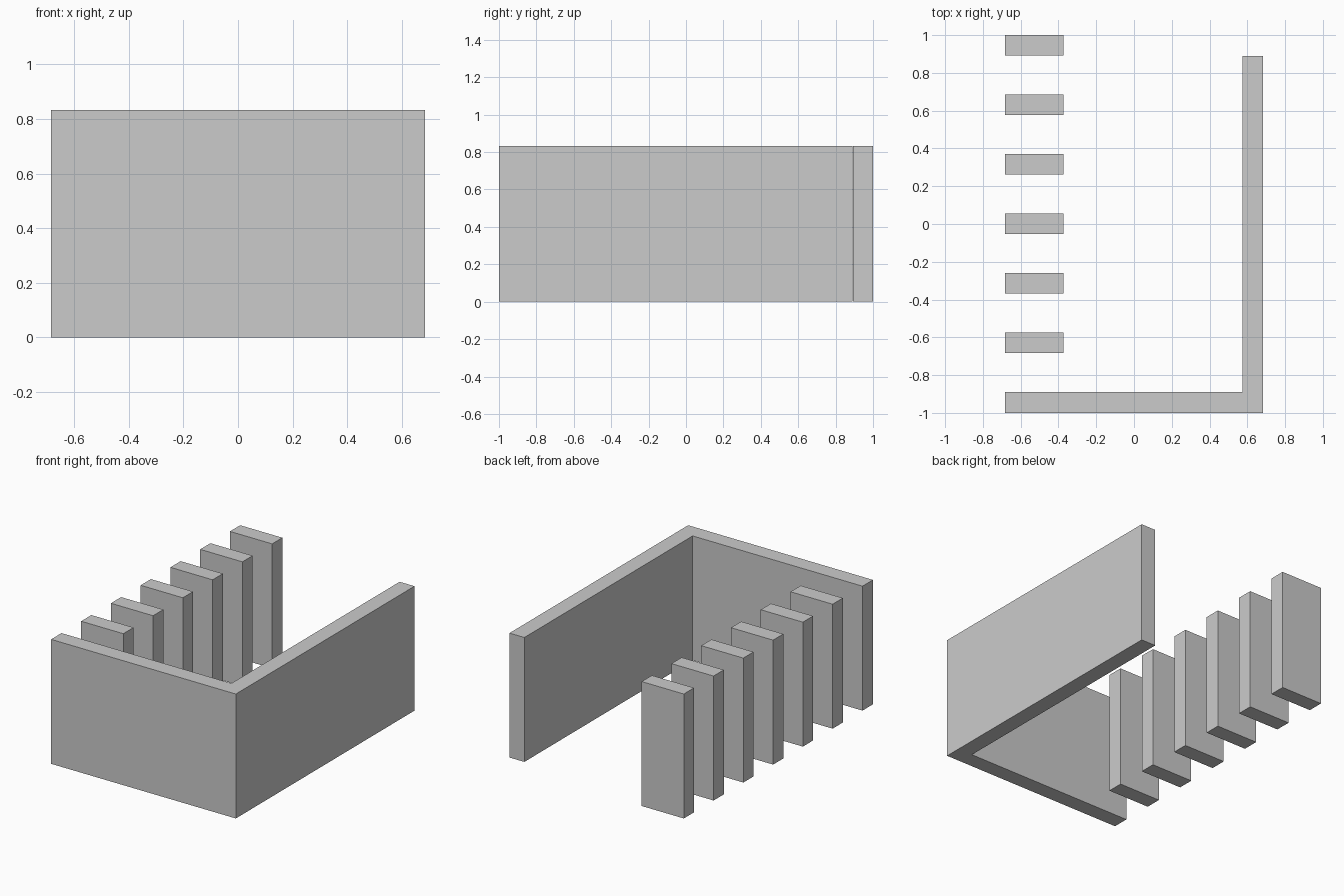
import bpy, bmesh

if "Cube" in bpy.data.objects:
    bpy.data.objects.remove(bpy.data.objects["Cube"])

HEIGHT = 0.833
HALF_X = 0.684
THICK = 0.108

grey = bpy.data.materials.new("plain grey")
grey.diffuse_color = (0.6, 0.6, 0.6, 1)
grey.use_nodes = True
grey.node_tree.nodes["Principled BSDF"].inputs["Base Color"].default_value = grey.diffuse_color


def extrude_outline(name, points):
    """Upright solid from a counter-clockwise floor outline."""
    bm = bmesh.new()
    base = bm.faces.new([bm.verts.new((x, y, 0)) for x, y in points])
    top = bmesh.ops.extrude_face_region(bm, geom=[base], use_keep_orig=True)["geom"]
    for v in top:
        if isinstance(v, bmesh.types.BMVert):
            v.co.z = HEIGHT
    bmesh.ops.recalc_face_normals(bm, faces=bm.faces)
    mesh = bpy.data.meshes.new(name)
    bm.to_mesh(mesh)
    bm.free()
    mesh.materials.append(grey)
    obj = bpy.data.objects.new(name, mesh)
    bpy.context.collection.objects.link(obj)
    return obj


# L-shaped wall along the front and right side
inner_x, inner_y = HALF_X - THICK - 0.002, -1 + THICK + 0.002
extrude_outline("corner_wall", [
    (-HALF_X, -1), (HALF_X, -1), (HALF_X, 0.89),
    (inner_x, 0.89), (inner_x, inner_y), (-HALF_X, inner_y)])

# Row of six slab pillars along the left side
for i in range(6):
    back = 1 - i * 0.3148
    front = back - THICK
    extrude_outline(f"pillar_{i + 1}", [
        (-HALF_X, front), (-0.372, front), (-0.372, back), (-HALF_X, back)])
